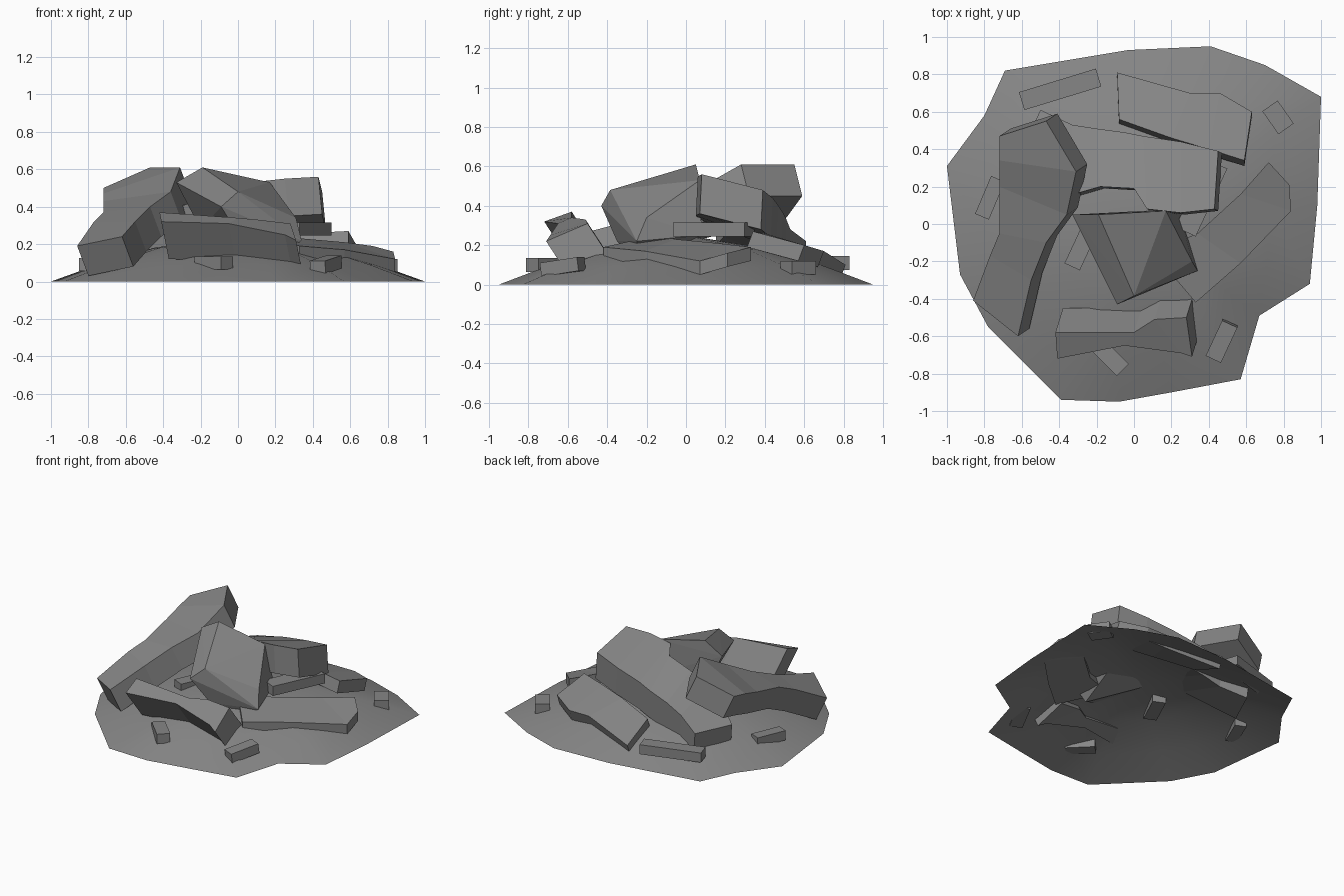
import bpy, bmesh, math
from mathutils import Matrix, Vector

if "Cube" in bpy.data.objects:
    bpy.data.objects.remove(bpy.data.objects["Cube"])

stone = bpy.data.materials.new("stone")
stone.diffuse_color = (.24, .24, .24, 1)
stone.use_nodes = True
stone.node_tree.nodes["Principled BSDF"].inputs["Base Color"].default_value = stone.diffuse_color


def make(name, verts, faces):
    me = bpy.data.meshes.new(name)
    me.from_pydata(verts, [], faces)
    me.materials.append(stone)
    ob = bpy.data.objects.new(name, me)
    bpy.context.collection.objects.link(ob)
    bpy.ops.object.select_all(action='DESELECT')
    ob.select_set(True)
    bpy.context.view_layer.objects.active = ob
    return ob


def slab(name, rail_a, rail_b, off):
    """Broken slab: strip between two top rails, thickened along off.
    rail_a lies to the right of rail_b when walking along the rails."""
    n = len(rail_a)
    off = Vector(off)
    top = [Vector(p) for p in rail_a] + [Vector(p) for p in rail_b]
    verts = top + [p + off for p in top]
    m = 2 * n
    faces = []
    for i in range(n - 1):
        faces.append((i, i + 1, n + i + 1, n + i))
        faces.append((m + n + i, m + n + i + 1, m + i + 1, m + i))
        faces.append((m + i, m + i + 1, i + 1, i))
        faces.append((n + i, n + i + 1, m + n + i + 1, m + n + i))
    faces.append((0, n, m + n, m))
    faces.append((n - 1, m + n - 1, m + m - 1, n + n - 1))
    return make(name, verts, faces)


def boulder(name, points):
    """Convex block around a few corner points."""
    ob = make(name, points, [])
    bm = bmesh.new()
    bm.from_mesh(ob.data)
    bmesh.ops.convex_hull(bm, input=bm.verts)
    bm.to_mesh(ob.data)
    bm.free()
    return ob


def chunk(name, loc, size, yaw, pitch=0):
    """Small rectangular fragment, long along its yaw direction."""
    m = (Matrix.Translation(loc) @ Matrix.Rotation(math.radians(yaw), 4, 'Z')
         @ Matrix.Rotation(math.radians(pitch), 4, 'Y'))
    verts = [m @ Vector((x * size[0] / 2, y * size[1] / 2, z * size[2] / 2))
             for z in (-1, 1) for x, y in ((-1, -1), (1, -1), (1, 1), (-1, 1))]
    faces = [(3, 2, 1, 0), (4, 5, 6, 7)]
    faces += [(i, (i + 1) % 4, 4 + (i + 1) % 4, 4 + i) for i in range(4)]
    return make(name, verts, faces)


# Open-bottomed dirt mound
outline = [(-1, .31), (-.93, -.27), (-.78, -.55), (-.39, -.94), (-.08, -.95), (.2, -.9),
           (.57, -.83), (.67, -.49), (.94, -.32), (.98, .1), (1, .68), (.70, .85),
           (.41, .95), (-.03, .93), (-.69, .82), (-.8, .58)]
n = len(outline)
verts = [(x * s, y * s, z) for s, z in ((1, 0), (.75, .09), (.45, .18)) for x, y in outline]
verts.append((0, 0, .25))
faces = [(r * n + i, r * n + (i + 1) % n, (r + 1) * n + (i + 1) % n, (r + 1) * n + i)
         for r in range(2) for i in range(n)]
faces += [(2 * n + i, 2 * n + (i + 1) % n, 3 * n) for i in range(n)]
make("mound", verts, faces)
bpy.ops.object.shade_smooth_by_angle(angle=math.radians(30))

# Large slabs
slab("left_slab",
     [(-.62, -.6, .24), (-.55, -.3, .32), (-.47, -.1, .4), (-.36, .05, .48), (-.31, .28, .61), (-.47, .55, .61)],
     [(-.86, -.41, .19), (-.77, -.17, .32), (-.72, -.05, .37), (-.72, .2, .43), (-.72, .34, .47), (-.72, .47, .5)],
     (.06, .04, -.16))
slab("back_slab",
     [(-.62, .35, .22), (-.32, .16, .4), (-.18, .2, .44), (0, .19, .5), (.07, .08, .53), (.25, .06, .55), (.43, .08, .56)],
     [(-.5, .61, .22), (-.33, .53, .28), (-.2, .51, .33), (-.05, .49, .37), (.05, .47, .4), (.25, .44, .44), (.45, .39, .48)],
     (.02, -.01, -.2))
boulder("centre_block",
        [(0, -.385, .48), (-.19, .05, .61), (.17, .07, .53), (.34, -.25, .22), (.31, -.2, .34),
         (-.33, .05, .53), (-.09, -.43, .4), (.22, -.24, .1), (.24, .08, .25),
         (-.2, .05, .28), (.02, -.35, .22)])
slab("front_slab",
     [(-.41, -.72, .32), (-.05, -.65, .31), (.25, -.69, .25), (.31, -.71, .22)],
     [(-.42, -.58, .37), (0, -.58, .34), (.11, -.51, .33), (.28, -.5, .31)],
     (.04, .13, -.2))
slab("right_slab",
     [(.33, -.42, .19), (.57, -.21, .17), (.84, .07, .12), (.83, .21, .16)],
     [(.1, -.15, .25), (.34, -.05, .23), (.57, .16, .21), (.72, .33, .19)],
     (0, 0, -.07))
slab("rear_slab",
     [(-.08, .56, .2), (.2, .46, .24), (.4, .4, .26), (.59, .34, .27)],
     [(-.09, .81, .1), (.3, .7, .17), (.46, .7, .17), (.63, .6, .2)],
     (0, -.03, -.08))

# Planks and small fragments: location, size, yaw, pitch
bits = [("under_plank", (.36, .14, .28), (.4, .12, .07), 65, 0),
        ("rear_plank", (-.395, .72, .11), (.43, .1, .07), 17, 0),
        ("fragment", (.77, .57, .085), (.15, .1, .07), -55, 0),
        ("fragment", (.47, -.625, .09), (.21, .09, .07), 65, -8),
        ("fragment", (-.13, -.71, .1), (.2, .09, .07), -45, 0),
        ("fragment", (-.77, .14, .09), (.22, .08, .07), 67, 0),
        ("fragment", (-.28, -.12, .2), (.24, .09, .07), 65, 0)]
for b in bits:
    chunk(*b)
